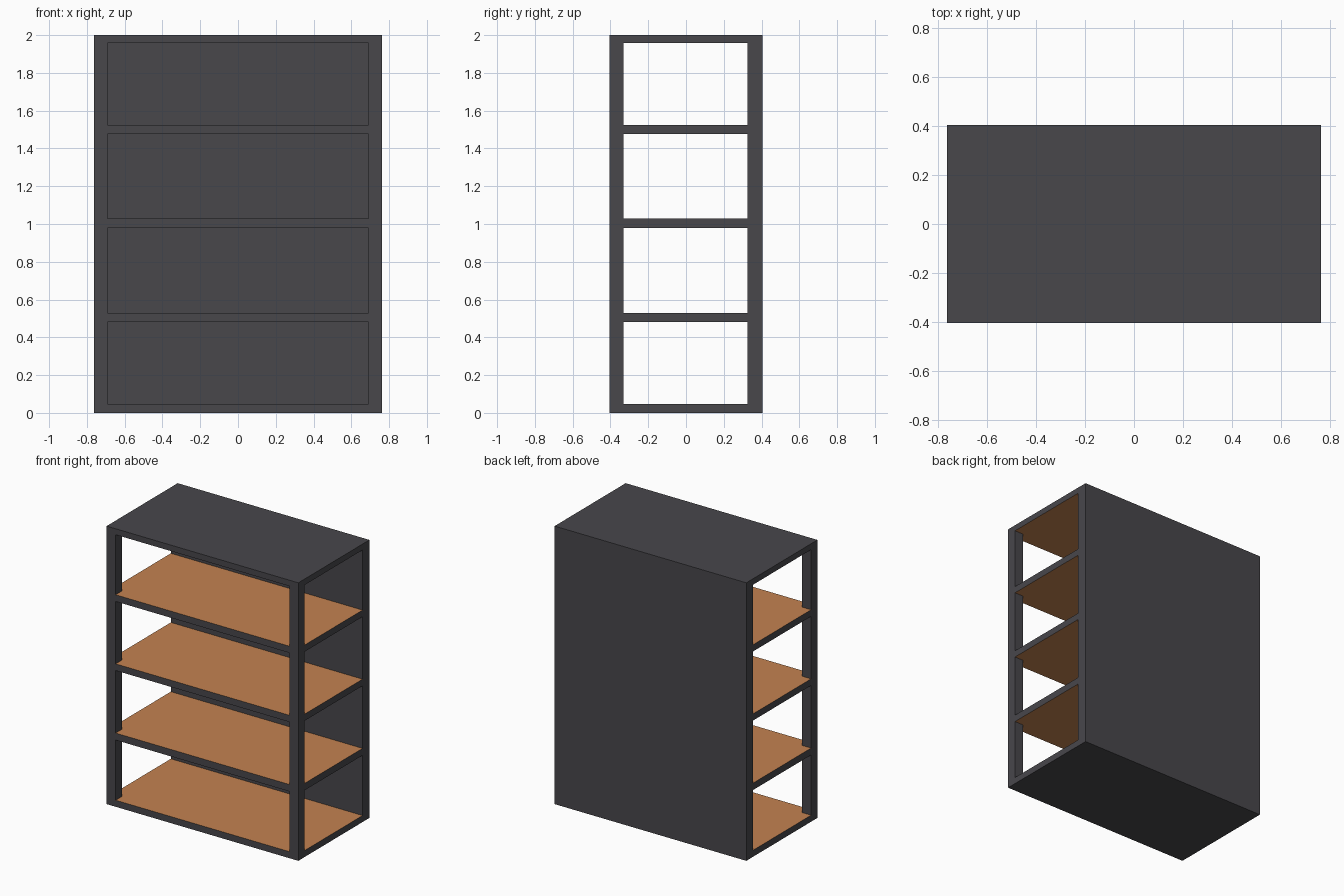
import bpy, bmesh

if "Cube" in bpy.data.objects:
    bpy.data.objects.remove(bpy.data.objects["Cube"])


def material(name, colour):
    m = bpy.data.materials.new(name)
    m.diffuse_color = (*colour, 1)
    m.use_nodes = True
    m.node_tree.nodes["Principled BSDF"].inputs["Base Color"].default_value = m.diffuse_color
    return m


charcoal = material("charcoal_frame", (0.065, 0.063, 0.071))
wood = material("warm_wood", (0.55, 0.225, 0.083))

# Cell boundaries: post / bay / post in x and y, board / bay / board ... in z
X = (-0.763, -0.691, 0.691, 0.763)
Y = (-0.404, -0.332, 0.326, 0.404)
Z = (0, 0.047, 0.48, 0.53, 0.98, 1.028, 1.477, 1.525, 1.957, 2.0)


def solid(i, j, k):
    """Full boards on even layers; back wall and two front posts between them."""
    if not (0 <= i < 3 and 0 <= j < 3 and 0 <= k < 9):
        return False
    return k % 2 == 0 or j == 2 or (j == 0 and i != 1)


bm = bmesh.new()
axes = (X, Y, Z)
for i in range(3):
    for j in range(3):
        for k in range(9):
            if not solid(i, j, k):
                continue
            cell = (i, j, k)
            # Skin each solid cell only where it meets open space
            for a in range(3):
                b, c = (a + 1) % 3, (a + 2) % 3
                for side in (0, 1):
                    near = list(cell)
                    near[a] += 2 * side - 1
                    if solid(*near):
                        continue
                    ring = [(0, 0), (1, 0), (1, 1), (0, 1)]
                    if side == 0:
                        ring.reverse()
                    verts = []
                    for u, v in ring:
                        p = [0, 0, 0]
                        p[a] = axes[a][cell[a] + side]
                        p[b] = axes[b][cell[b] + u]
                        p[c] = axes[c][cell[c] + v]
                        verts.append(bm.verts.new(p))
                    bm.faces.new(verts)

bmesh.ops.remove_doubles(bm, verts=bm.verts[:], dist=1e-4)
bm.normal_update()

# Wood on the inner floors and ceilings of the bays
for f in bm.faces:
    z = f.calc_center_median().z
    f.material_index = int(abs(f.normal.z) > 0.9 and 0.01 < z < 1.99)

bmesh.ops.dissolve_limit(bm, angle_limit=0.01, verts=bm.verts[:],
                         edges=bm.edges[:], delimit={'MATERIAL'})

mesh = bpy.data.meshes.new("shelf_unit")
bm.to_mesh(mesh)
bm.free()
mesh.materials.append(charcoal)
mesh.materials.append(wood)
bpy.context.collection.objects.link(bpy.data.objects.new("shelf_unit", mesh))
